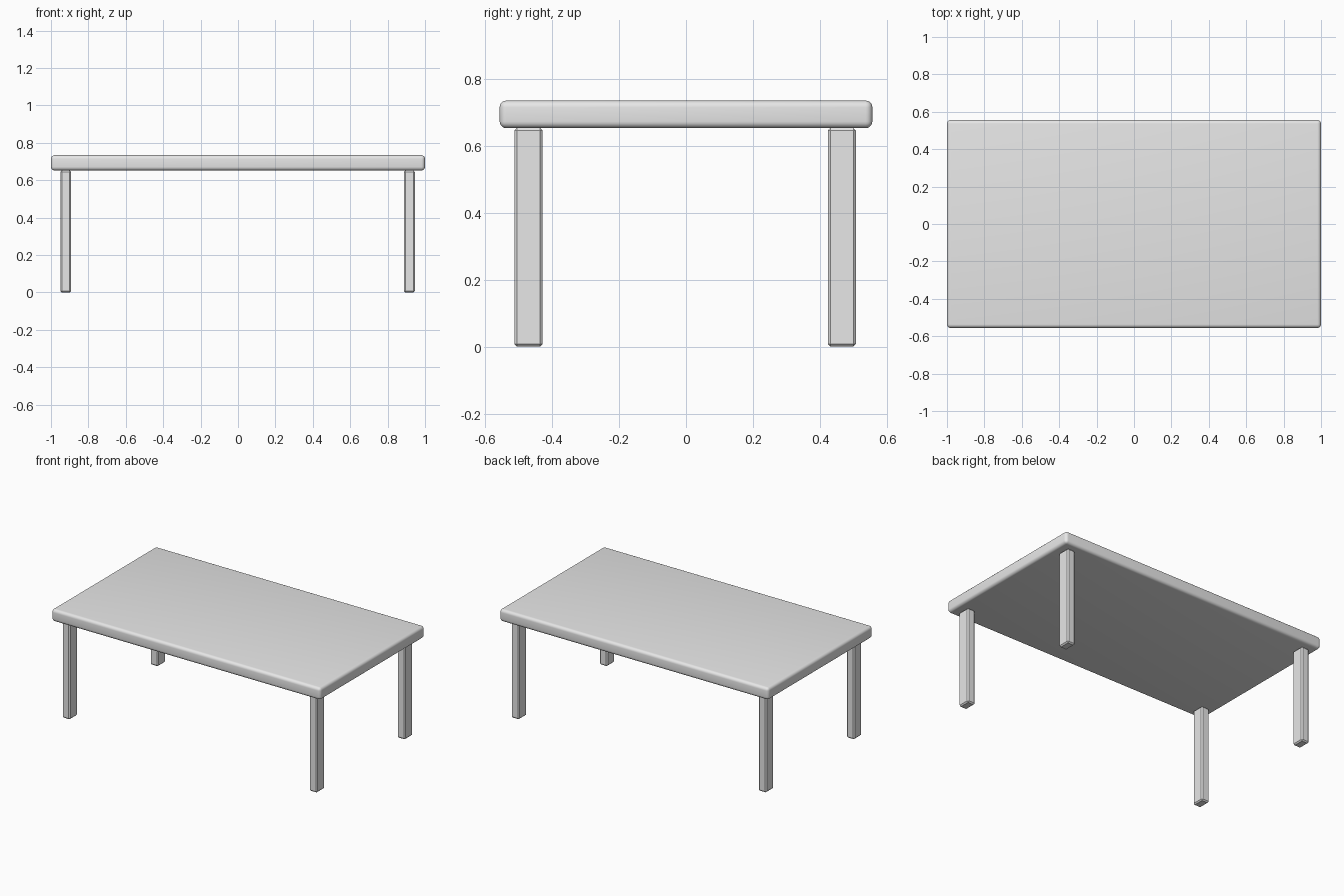
import bpy
import math

cube = bpy.data.objects.get("Cube")
if cube:
    bpy.data.objects.remove(cube, do_unlink=True)

grey = bpy.data.materials.new("plain_grey")
grey.use_nodes = True
grey.diffuse_color = (0.8, 0.8, 0.8, 1)
grey.node_tree.nodes["Principled BSDF"].inputs["Base Color"].default_value = (0.8, 0.8, 0.8, 1)


def block(name, centre, size, bevel, segments, smooth):
    """Box with bevelled edges."""
    bpy.ops.mesh.primitive_cube_add(size=1, location=centre)
    ob = bpy.context.object
    ob.name = name
    ob.scale = size
    bpy.ops.object.transform_apply(location=False, rotation=False, scale=True)
    ob.data.materials.append(grey)
    mod = ob.modifiers.new("rounded_edges", "BEVEL")
    mod.width = bevel
    mod.segments = segments
    bpy.ops.object.modifier_apply(modifier=mod.name)
    if smooth:
        bpy.ops.object.shade_smooth_by_angle(angle=math.radians(40))
    return ob


# Thick top with softly rounded edges
block("table_top", (0, 0, 0.693), (2, 1.112, 0.082), 0.02, 5, True)

# Four chamfered legs, ending at the underside of the top
LEG_HEIGHT = 0.653
for side, x in (("right", -0.921), ("left", 0.916)):
    for end, y in (("front", -0.47), ("back", 0.465)):
        block(f"{end}_{side}_leg", (x, y, LEG_HEIGHT / 2),
              (0.058, 0.084, LEG_HEIGHT), 0.008, 1, False)
